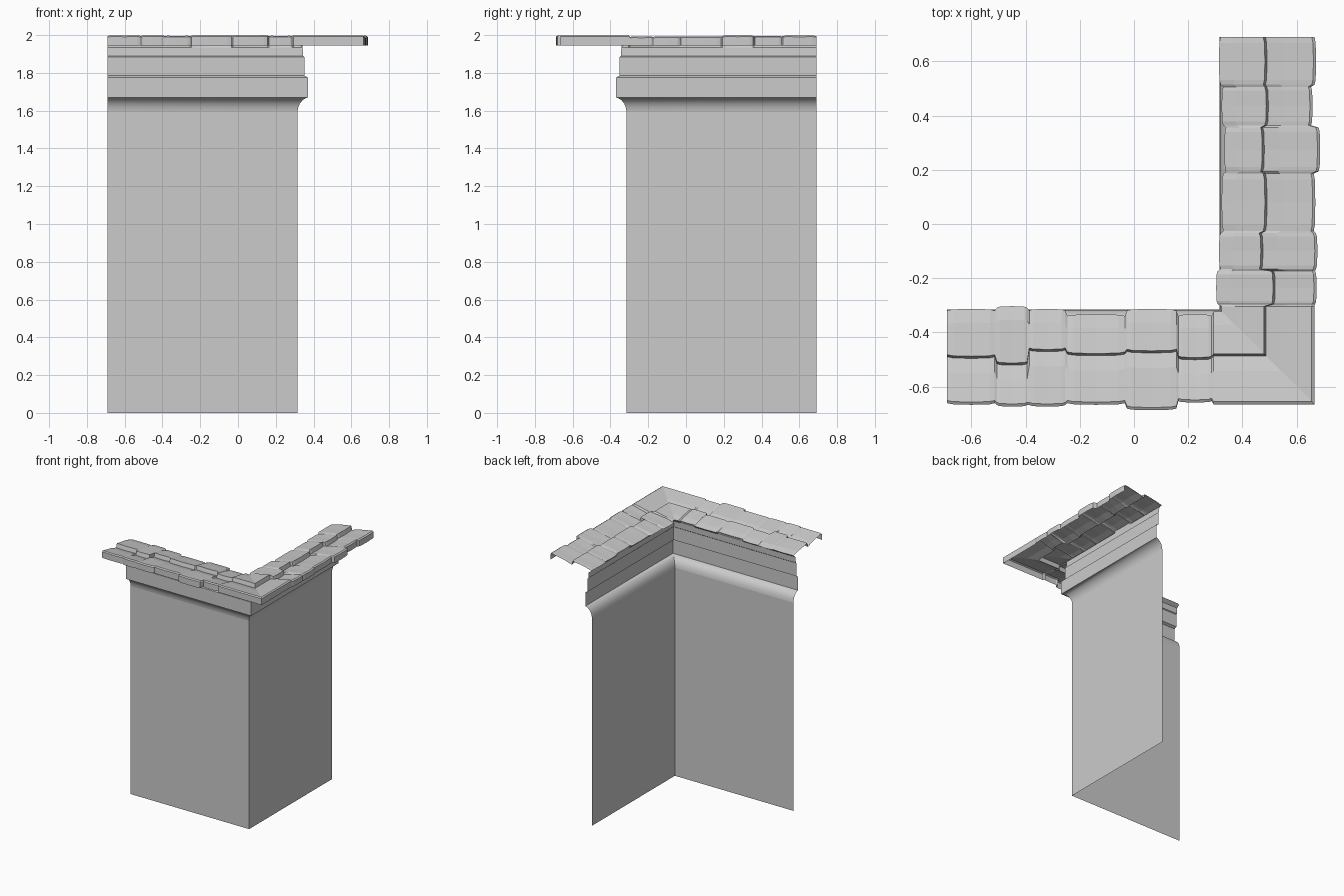
import bpy, bmesh, random

random.seed(4)
cube = bpy.data.objects.get("Cube")
if cube:
    bpy.data.objects.remove(cube, do_unlink=True)

stone = bpy.data.materials.new("grey stone")
stone.use_nodes = True
GREY = (0.6, 0.6, 0.6, 1)
stone.diffuse_color = GREY
stone.node_tree.nodes["Principled BSDF"].inputs["Base Color"].default_value = GREY

WALL = 0.315   # distance of both wall planes from the centre
END = 0.69     # far end of both legs


def place(leg, t, offset, z):
    """Point on the L-shaped run, pushed outward by offset."""
    if leg == "front":
        return (t, -WALL - offset, z)
    if leg == "side":
        return (WALL + offset, t, z)
    return (WALL + offset, -WALL - offset, z)


def sweep(name, stations, smooth=False):
    """Skin a sheet through stations of (leg, t, profile)."""
    bm = bmesh.new()
    rows = [[bm.verts.new(place(leg, t, o, z)) for o, z in prof]
            for leg, t, prof in stations]
    for a, b in zip(rows, rows[1:]):
        for i in range(len(a) - 1):
            bm.faces.new((a[i], b[i], b[i + 1], a[i + 1]))
    mesh = bpy.data.meshes.new(name)
    bm.to_mesh(mesh)
    bm.free()
    mesh.materials.append(stone)
    obj = bpy.data.objects.new(name, mesh)
    bpy.context.collection.objects.link(obj)
    if smooth:
        bpy.ops.object.select_all(action="DESELECT")
        obj.select_set(True)
        bpy.context.view_layer.objects.active = obj
        bpy.ops.object.shade_smooth_by_angle(angle=0.5)
    return obj


def moulding(name, profile, smooth=False):
    sweep(name, [("front", -END, profile), ("corner", 0, profile),
                 ("side", END, profile)], smooth)


# Walls and cornice bands
moulding("corner_wall", [(0, 0), (0, 1.595)])
moulding("cornice_cove", [(0, 1.595), (0.003, 1.615), (0.012, 1.637),
                          (0.026, 1.655), (0.045, 1.667), (0.055, 1.67)], True)
moulding("cornice_fascia", [(0.055, 1.67), (0.055, 1.775), (0.036, 1.785)])
moulding("cornice_frieze", [(0.036, 1.785), (0.036, 1.885), (0.03, 1.89)])

# Capping stones: start along the leg, then outer, ridge and inner offsets
front_stones = [(-END, 0.35, 0.175, 0), (-0.51, 0.357, 0.2, -0.01),
                (-0.39, 0.357, 0.15, 0), (-0.25, 0.35, 0.165, 0.02),
                (-0.03, 0.37, 0.155, 0), (0.16, 0.342, 0.18, 0.02)]
corner_stone = (0.29, 0.35, 0.168, 0.008)
side_stones = [(-0.3, 0.357, 0.2, -0.01), (-0.17, 0.36, 0.155, 0),
               (-0.03, 0.352, 0.17, 0.01), (0.19, 0.37, 0.16, 0.02),
               (0.36, 0.342, 0.175, 0.01), (0.51, 0.355, 0.17, 0)]


def cap_profile(outer, ridge, inner, drop):
    """Stone neck, inner row, step down, outer row and its lip."""
    return [(0.03, 1.89), (0.027, 1.935), (inner, 1.958 - drop),
            (inner + 0.05, 1.972 - drop), (ridge - 0.004, 1.99 - drop),
            (ridge + 0.004, 1.96 - drop), (ridge + 0.06, 1.978 - drop),
            (outer - 0.01, 2.0 - drop), (outer, 1.994 - drop),
            (outer, 1.945)]


def stone_run(leg, stones, end):
    """Each stone has two chipped ends and a slightly bulged middle."""
    run = []
    stops = [s[0] for s in stones[1:]] + [end]
    for (start, outer, ridge, inner), stop in zip(stones, stops):
        drop = random.uniform(0, 0.008)
        for f, chip in ((0, 0.004), (0.12, 0), (0.5, -0.002), (0.88, 0), (1, 0.004)):
            gap = 0.004 if f == 0 and start > -END else 0
            gap = -0.004 if f == 1 and stop < END else gap
            t = start + (stop - start) * f + gap
            run.append((leg, t, cap_profile(outer - chip, ridge - chip,
                                            inner + chip, drop + abs(chip) / 2)))
    return run


corner = cap_profile(*corner_stone[1:], 0.001)
sweep("capping_stones",
      stone_run("front", front_stones, corner_stone[0])
      + [("front", corner_stone[0] + 0.004, corner), ("corner", 0, corner),
         ("side", side_stones[0][0] - 0.004, corner)]
      + stone_run("side", side_stones, END))
